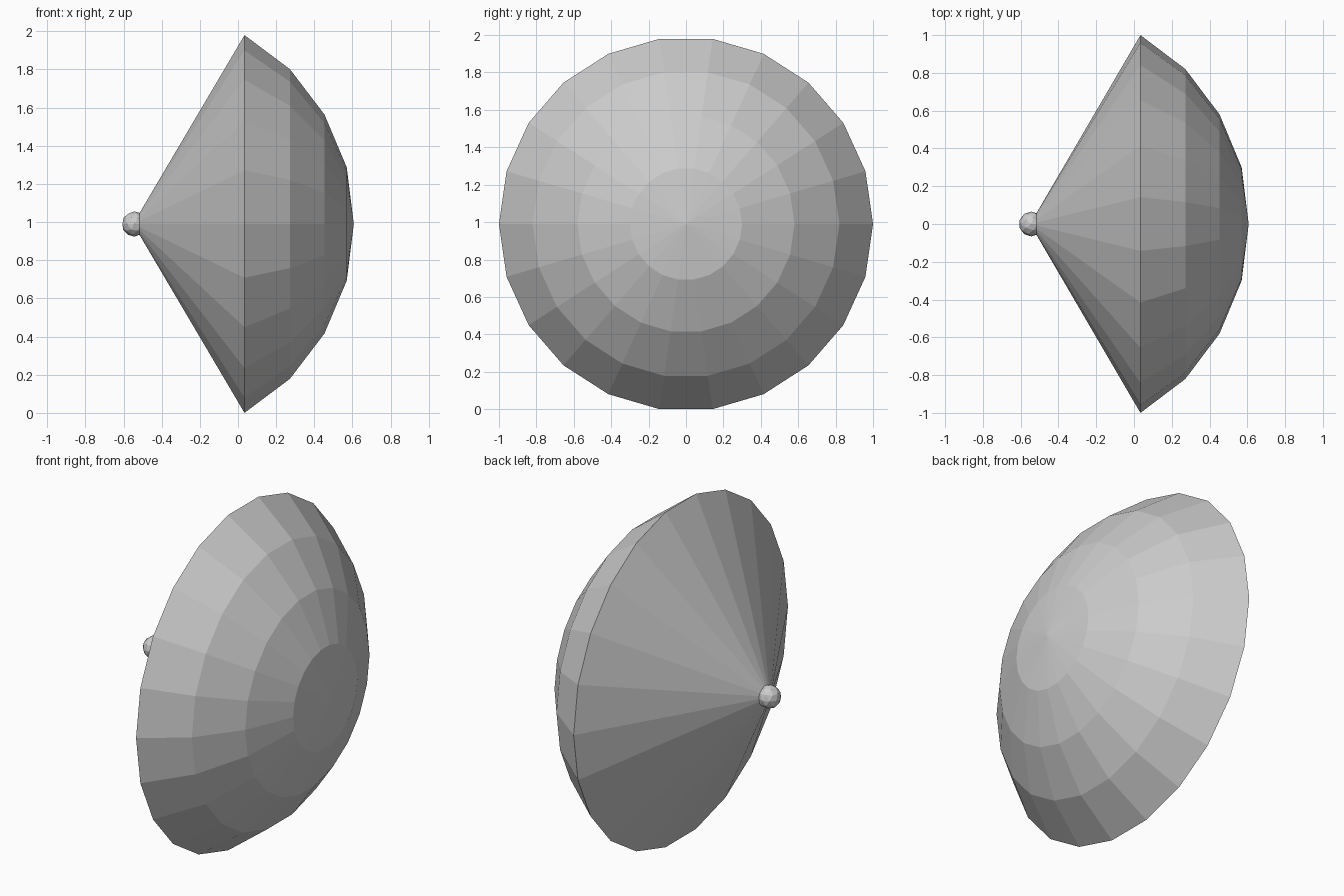
import bpy, bmesh, math

if "Cube" in bpy.data.objects:
    bpy.data.objects.remove(bpy.data.objects["Cube"])

SIDES = 22
CENTRE_Z = 0.99


def lathe_x(name, profile):
    """Spin (x, radius) points around the x axis; radius 0 makes a pole."""
    bm = bmesh.new()
    rings = []
    for x, r in profile:
        count = SIDES if r > 0 else 1
        rings.append([bm.verts.new((x, r * math.cos(2 * math.pi * i / SIDES),
                                    r * math.sin(2 * math.pi * i / SIDES)))
                      for i in range(count)])
    for a, b in zip(rings, rings[1:]):
        for i in range(SIDES):
            j = (i + 1) % SIDES
            corners = [a[i % len(a)], a[j % len(a)], b[j % len(b)], b[i % len(b)]]
            bm.faces.new(list(dict.fromkeys(corners)))
    bmesh.ops.recalc_face_normals(bm, faces=bm.faces)
    mesh = bpy.data.meshes.new(name)
    bm.to_mesh(mesh)
    bm.free()
    obj = bpy.data.objects.new(name, mesh)
    bpy.context.collection.objects.link(obj)
    obj.location.z = CENTRE_Z
    return obj


# Dish body: straight cone on the left, shallow dome on the right
lathe_x("dish_body", [(-0.55, 0), (0.034, 1.0), (0.272, 0.82),
                      (0.453, 0.58), (0.57, 0.30), (0.607, 0)])

# Small faceted ball on the cone tip
bpy.ops.mesh.primitive_ico_sphere_add(subdivisions=2, radius=0.066,
                                      location=(-0.543, 0, CENTRE_Z))
bpy.context.object.name = "tip_ball"
